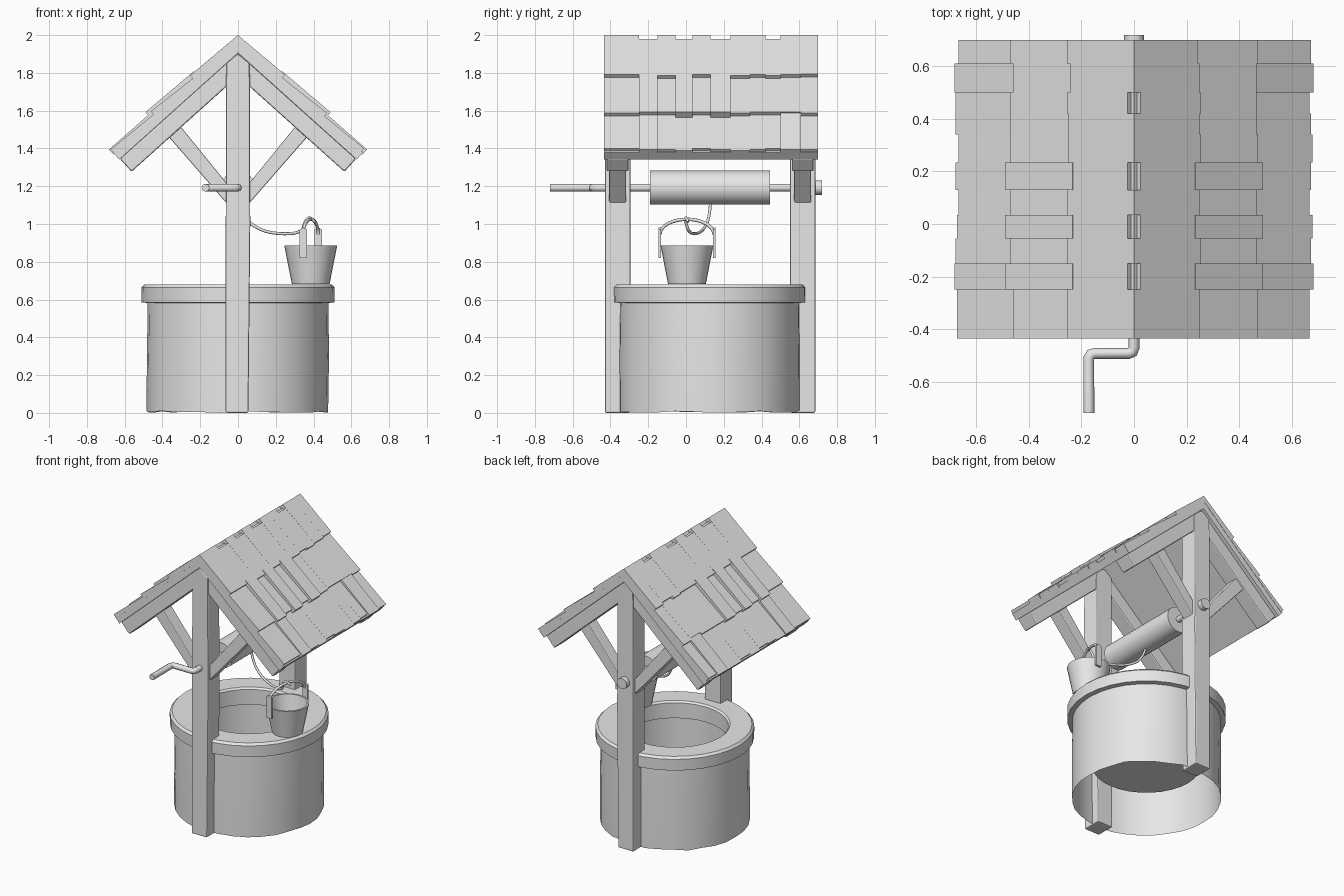
import bpy, bmesh, math, random
from mathutils import Vector, Matrix

random.seed(4)
cube = bpy.data.objects.get("Cube")
if cube:
    bpy.data.objects.remove(cube)

grey = bpy.data.materials.new("plain_grey")
grey.use_nodes = True
grey.diffuse_color = (0.8, 0.8, 0.8, 1)
grey.node_tree.nodes["Principled BSDF"].inputs["Base Color"].default_value = (0.8, 0.8, 0.8, 1)

WELL_Y = 0.125                    # centre of the well
PITCH = math.atan(0.898)          # roof slope
RIDGE_Z = 1.906                   # underside of the roof at the ridge
COS, SIN, TAN = math.cos(PITCH), math.sin(PITCH), math.tan(PITCH)


def finish(name, bm, smooth=False, bevel=0):
    bmesh.ops.recalc_face_normals(bm, faces=bm.faces)
    mesh = bpy.data.meshes.new(name)
    bm.to_mesh(mesh)
    bm.free()
    mesh.materials.append(grey)
    obj = bpy.data.objects.new(name, mesh)
    bpy.context.collection.objects.link(obj)
    if bevel:
        mod = obj.modifiers.new("Bevel", 'BEVEL')
        mod.width, mod.segments = bevel, 2
    if smooth:
        bpy.ops.object.select_all(action='DESELECT')
        obj.select_set(True)
        bpy.context.view_layer.objects.active = obj
        bpy.ops.object.shade_smooth_by_angle(angle=math.radians(35))
    return obj


def block(bm, section, y0, y1):
    """Extrude an xz outline from y0 to y1."""
    face = bm.faces.new([bm.verts.new((x, y0, z)) for x, z in section])
    out = bmesh.ops.extrude_face_region(bm, geom=[face])
    verts = [g for g in out["geom"] if isinstance(g, bmesh.types.BMVert)]
    bmesh.ops.translate(bm, verts=verts, vec=(0, y1 - y0, 0))


def lathe(name, profile, centre, segs=32, wobble=0):
    bm = bmesh.new()
    vs = [bm.verts.new((r, 0, z)) for r, z in profile]
    es = [bm.edges.new(p) for p in zip(vs, vs[1:])]
    bmesh.ops.spin(bm, geom=vs + es, cent=(0, 0, 0), axis=(0, 0, 1),
                   angle=2 * math.pi, steps=segs)
    bmesh.ops.remove_doubles(bm, verts=bm.verts, dist=0.0005)
    for v in bm.verts:
        if wobble and v.co.z < 0.01:
            v.co.x *= 1 + random.uniform(-wobble, wobble)
            v.co.z += random.uniform(0, wobble)
    bmesh.ops.translate(bm, verts=bm.verts, vec=centre)
    return finish(name, bm, smooth=True)


def rod(name, radius, y0, y1, z, segs):
    bm = bmesh.new()
    turn = Matrix.Translation((0, (y0 + y1) / 2, z)) @ Matrix.Rotation(math.pi / 2, 4, 'X')
    bmesh.ops.create_cone(bm, cap_ends=True, segments=segs, radius1=radius,
                          radius2=radius, depth=y1 - y0, matrix=turn)
    return finish(name, bm, smooth=True)


def tube(name, points, radius, kind='POLY'):
    curve = bpy.data.curves.new(name, 'CURVE')
    curve.dimensions = '3D'
    curve.bevel_depth, curve.bevel_resolution = radius, 2
    curve.use_fill_caps = True
    spline = curve.splines.new(kind)
    spline.points.add(len(points) - 1)
    for p, co in zip(spline.points, points):
        p.co = (*co, 1)
    if kind == 'NURBS':
        spline.use_endpoint_u = True
        spline.order_u = 3
    curve.materials.append(grey)
    obj = bpy.data.objects.new(name, curve)
    bpy.context.collection.objects.link(obj)


def slope(side, s, t):
    """Roof point: s down the slope, t above the underside."""
    return (side * (s * COS + t * SIN), RIDGE_Z - s * SIN + t * COS)


# Well: outer wall, inner shaft with floor, stone rim
lathe("well_wall", [(0.48, 0), (0.482, 0.3), (0.478, 0.6)], (0, WELL_Y, 0), wobble=0.012)
lathe("well_shaft", [(0, 0.25), (0.352, 0.25), (0.355, 0.6)], (0, WELL_Y, 0))
lathe("well_rim", [(0.345, 0.56), (0.345, 0.668), (0.357, 0.68), (0.497, 0.68), (0.512, 0.665),
                   (0.51, 0.585), (0.49, 0.583), (0.345, 0.56)], (0, WELL_Y, 0))

# Posts, rafters and braces at both ends
for end, y in (("front", -0.362), ("back", 0.618)):
    bm = bmesh.new()
    block(bm, [(-0.065, 0), (0.055, 0), (0.065, 1.0), (0.062, 1.85), (0, 1.9),
               (-0.062, 1.85), (-0.065, 1.0)], y - 0.067, y + 0.067)
    finish(end + "_post", bm, bevel=0.008)
    for label, side in (("left", 1), ("right", -1)):
        bm = bmesh.new()
        block(bm, [slope(side, 0.0, 0.0), slope(side, 0.84, 0.0),
                   slope(side, 0.84, -0.092), slope(side, 0.085, -0.092)], y - 0.058, y + 0.058)
        finish(f"{end}_{label}_rafter", bm, bevel=0.008)
        bm = bmesh.new()
        block(bm, [(side * 0.03, 1.075), (side * 0.375, 1.47),
                   (side * 0.315, 1.53), (side * 0.03, 1.18)], y - 0.045, y + 0.045)
        finish(f"{end}_{label}_brace", bm, bevel=0.006)

# Roof: a base board on each side, three shingle courses and raised shingles
edges = [-0.435, -0.25, -0.15, -0.055, 0.035, 0.13, 0.235, 0.34, 0.42, 0.5, 0.61, 0.70]
notched = (1, 3, 5, 8)
courses = [(0, 0.27, 0.07, 0.08), (0.25, 0.565, 0.058, 0.078), (0.545, 0.85, 0.056, 0.07)]
for label, side in (("left", 1), ("right", -1)):
    bm = bmesh.new()
    block(bm, [slope(side, 0, 0), slope(side, 0.845, 0),
               slope(side, 0.845, 0.05), slope(side, -0.05 * TAN, 0.05)], -0.433, 0.698)
    finish(label + "_roof_board", bm)
    bm = bmesh.new()
    for row, (s0, s1, t0, t1) in enumerate(courses):
        for i, (y0, y1) in enumerate(zip(edges, edges[1:])):
            low = s1 - random.choice((0, 0, 0.008, 0.015))
            top, base = s0, s0
            if row == 0:
                top, base = -t0 * TAN, -0.04 * TAN
                if i in notched:
                    top = base = -0.03
            block(bm, [slope(side, base, 0.04), slope(side, low, 0.04),
                       slope(side, low, t1), slope(side, top, t0)], y0, y1)
    finish(label + "_shingles", bm)
    bm = bmesh.new()
    for row, i in ((1, 1), (1, 3), (1, 5), (2, 1), (2, 9)):
        s0, s1, t0, t1 = courses[row]
        lift = 0.016 if row == 1 else 0.006
        block(bm, [slope(side, s0 - 0.01, 0.05), slope(side, s1 + 0.01 * (2 - row), 0.05),
                   slope(side, s1 + 0.01 * (2 - row), t1 + lift),
                   slope(side, s0 - 0.01, t0 + lift + 0.01)], edges[i], edges[i + 1])
    finish(label + "_raised_shingles", bm)

# Winch: drum, axle bent into a crank, end cap
AXLE_Z = 1.192
rod("winch_drum", 0.09, -0.19, 0.445, AXLE_Z, 24)
rod("axle_cap", 0.038, 0.68, 0.72, AXLE_Z, 12)
tube("axle_crank", [(x, y, AXLE_Z) for x, y in (
    (-0.172, -0.72), (-0.172, -0.51), (-0.165, -0.497), (-0.15, -0.493),
    (-0.02, -0.493), (-0.005, -0.487), (0, -0.47), (0, 0.7))], 0.021)

# Bucket standing on the rim
BX, BY = 0.385, 0.005
lathe("bucket", [(0, 0.682), (0.1, 0.682), (0.14, 0.885), (0.128, 0.885),
                 (0.093, 0.71), (0, 0.71)], (BX, BY, 0), segs=24)

# Bucket handle: two straps and a bail turned slightly about the bucket
across = Vector((0.27, 0.963, 0))
centre = Vector((BX, BY, 0))
for label, side in (("front", -1), ("back", 1)):
    bm = bmesh.new()
    block(bm, [(-0.02, 0.82), (0.02, 0.82), (0.02, 0.97), (0, 0.982), (-0.02, 0.97)], -0.007, 0.007)
    bmesh.ops.translate(bm, verts=bm.verts, vec=centre + across * side * 0.15)
    finish(label + "_bucket_strap", bm)
bail = []
for k in range(17):
    a = math.pi * k / 16
    p = centre + across * 0.148 * math.cos(a)
    bail.append((p.x, p.y, 0.945 + 0.08 * math.sin(a)))
tube("bucket_handle", bail, 0.009)

# Rope sagging from the drum to the handle
tube("rope", [(0.01, 0.13, 1.12), (0.03, 0.125, 1.03), (0.12, 0.09, 0.965), (0.23, 0.05, 0.945),
              (0.34, 0.015, 0.955), (0.355, -0.005, 1.02), (0.385, 0.0, 1.04),
              (0.405, 0.01, 1.01)], 0.008, 'NURBS')
